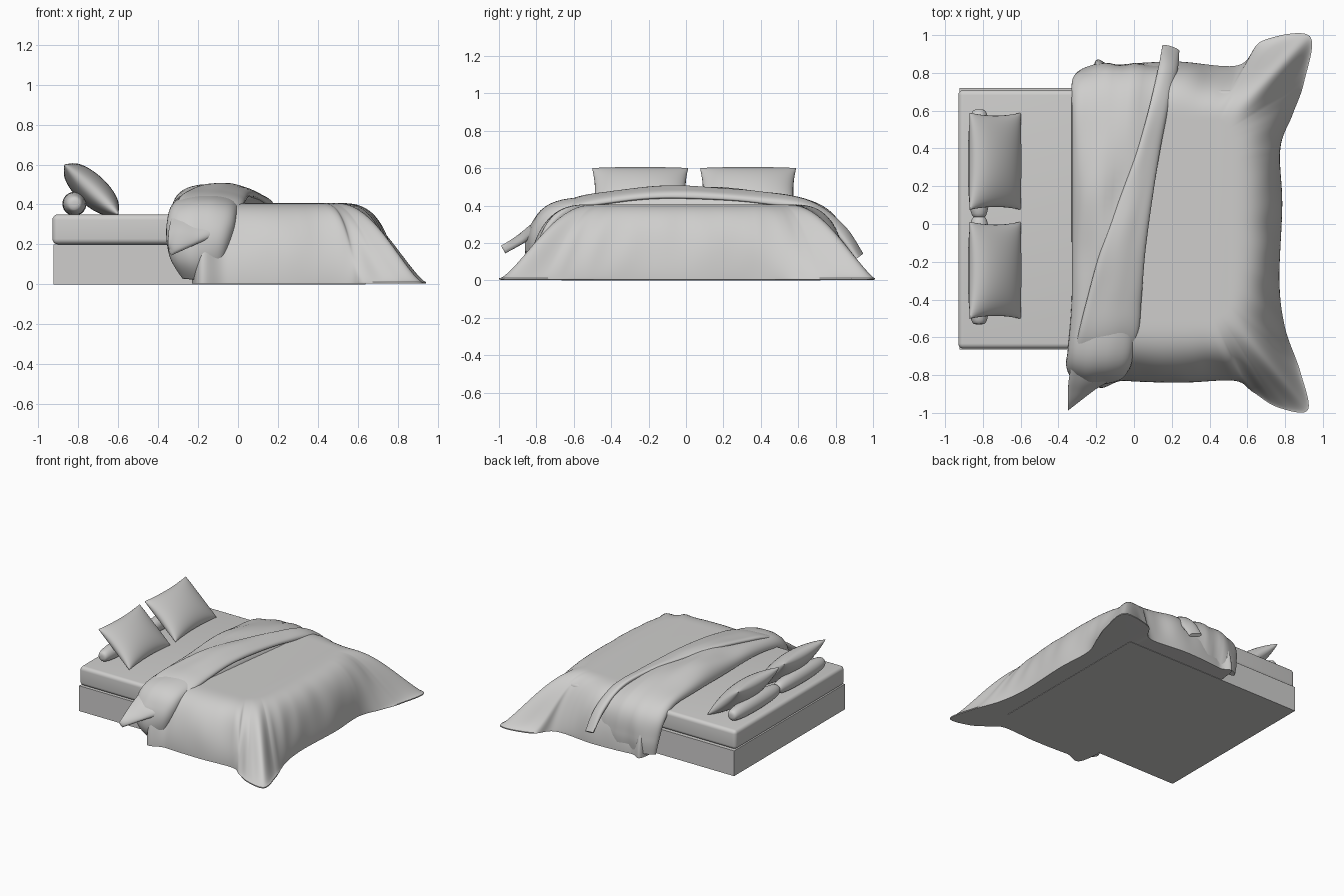
import bpy, bmesh, math
from mathutils import Vector, noise

if "Cube" in bpy.data.objects:
    bpy.data.objects.remove(bpy.data.objects["Cube"])

mat = bpy.data.materials.new("pale_grey_linen")
mat.diffuse_color = (0.62, 0.615, 0.605, 1)
mat.use_nodes = True
mat.node_tree.nodes["Principled BSDF"].inputs["Base Color"].default_value = mat.diffuse_color


def finish(name, bm, angle=50):
    bmesh.ops.recalc_face_normals(bm, faces=bm.faces)
    me = bpy.data.meshes.new(name)
    bm.to_mesh(me)
    bm.free()
    ob = bpy.data.objects.new(name, me)
    bpy.context.collection.objects.link(ob)
    me.materials.append(mat)
    bpy.ops.object.select_all(action='DESELECT')
    ob.select_set(True)
    bpy.context.view_layer.objects.active = ob
    bpy.ops.object.shade_smooth_by_angle(angle=math.radians(angle))
    return ob


def box(name, lo, hi, bevel=0):
    bm = bmesh.new()
    bmesh.ops.create_cube(bm, size=1)
    for v in bm.verts:
        v.co = Vector([l + (h - l) * (c + 0.5) for l, h, c in zip(lo, hi, v.co)])
    if bevel:
        bmesh.ops.bevel(bm, geom=bm.edges[:], offset=bevel, segments=5,
                        profile=0.5, affect='EDGES')
    return finish(name, bm, 40)


def loft(name, rings, angle=50):
    """Skin closed rings and cap both ends."""
    bm = bmesh.new()
    rows = [[bm.verts.new(p) for p in r] for r in rings]
    n = len(rows[0])
    for a, b in zip(rows, rows[1:]):
        for i in range(n):
            j = (i + 1) % n
            bm.faces.new((a[i], a[j], b[j], b[i]))
    bm.faces.new(rows[0])
    bm.faces.new(rows[-1])
    return finish(name, bm, angle)


def spline(pts, steps, closed=False):
    """Catmull-Rom through tuples of any length."""
    out, n = [], len(pts)
    get = (lambda i: pts[i % n]) if closed else (lambda i: pts[max(0, min(n - 1, i))])
    for i in range(n if closed else n - 1):
        for k in range(steps):
            t = k / steps
            out.append([0.5 * (2 * b + (c - a) * t + (2 * a - 5 * b + 4 * c - d) * t * t
                               + (3 * b - a - 3 * c + d) * t ** 3)
                        for a, b, c, d in zip(get(i - 1), get(i), get(i + 1), get(i + 2))])
    if not closed:
        out.append(list(pts[-1]))
    return out


def spow(v, p):
    return math.copysign(abs(v) ** p, v)


# base and mattress
box("bed_base", (-0.925, -0.665, 0), (0.64, 0.72, 0.2))
box("mattress", (-0.93, -0.66, 0.2), (0.63, 0.71, 0.35), 0.028)


# pillows: leaning cushions with pinched corners
def pillow(name, yc):
    bm = bmesh.new()
    n = 24
    along = Vector((-0.27, 0, 0.25)) / 2
    nrm = Vector((0.25, 0, 0.27)).normalized()
    for side in (1, -1):
        g = []
        for i in range(n + 1):
            row = []
            for j in range(n + 1):
                u = math.sin((i / n - 0.5) * math.pi)
                v = math.sin((j / n - 0.5) * math.pi)
                th = 0.078 * (max(0, (1 - u * u) * (1 - v * v))) ** 0.45
                pu = u * (1 - 0.07 * (1 - v * v))
                pv = v * (1 - 0.06 * (1 - u * u))
                row.append(bm.verts.new(Vector((-0.735, yc, 0.475)) + along * pu
                                        + Vector((0, 0.257 * pv, 0)) + nrm * th * side))
            g.append(row)
        for i in range(n):
            for j in range(n):
                bm.faces.new((g[i][j], g[i + 1][j], g[i + 1][j + 1], g[i][j + 1]))
    bmesh.ops.remove_doubles(bm, verts=bm.verts, dist=0.0005)
    finish(name, bm, 60)


# bolsters: round rolls behind the pillows
def bolster(name, yc):
    rings = []
    for k in range(25):
        t = -math.pi / 2 + math.pi * (k + 0.15) / 24.3
        r = 0.06 * max(0.02, math.cos(t)) ** 0.4
        y = yc + 0.287 * math.sin(t)
        rings.append([(-0.82 + r * math.cos(a), y, 0.403 + r * math.sin(a))
                      for a in [2 * math.pi * m / 28 for m in range(28)]])
    loft(name, rings)


for side, yp, yb in (("front", -0.245, -0.245), ("back", 0.332, 0.32)):
    pillow(side + "_pillow", yp)
    bolster(side + "_bolster", yb)

# duvet body: hem x, hem y, top x, top y, corner flare
hem = [(-.22, -.80, -.15, -.5, 0), (-.05, -.83, -.05, -.5, 0), (.25, -.84, .2, -.5, 0),
       (.53, -.83, .38, -.5, 0), (.63, -.89, .43, -.5, .6), (.76, -.97, .46, -.49, 1),
       (.92, -.985, .48, -.47, 1), (.88, -.78, .5, -.44, 1), (.80, -.55, .5, -.36, .4),
       (.77, -.3, .5, -.2, 0), (.785, .1, .5, .1, 0), (.775, .4, .5, .35, 0),
       (.84, .58, .5, .45, .6), (.90, .75, .5, .5, 1), (.93, .995, .48, .53, 1),
       (.68, .97, .45, .55, 1), (.55, .84, .38, .55, .4), (.22, .86, .2, .55, 0),
       (-.1, .84, -.1, .55, 0), (-.22, .8, -.15, .5, 0), (-.22, 0, -.15, 0, 0)]
cols = spline(hem, 12, True)
rings = []
for k in range(33):
    r = math.sin(k / 32 * math.pi / 2)
    ring = []
    for hx, hy, ix, iy, f in cols:
        f = max(0, min(1, f))
        a, b = 3 - 0.8 * f, 0.55 + 1.0 * f
        z = 0.012 + 0.395 * max(0, 1 - r ** a) ** b
        x, y = ix + (hx - ix) * r, iy + (hy - iy) * r
        # soft creases toward the hem
        w = noise.noise(Vector((hx * 6, hy * 6, z * 2))) * 0.035 * r * r * (1 - r ** 8)
        d = Vector((hx - ix, hy - iy)).normalized()
        ring.append((x + d.x * w, y + d.y * w, z + w * 0.3))
    rings.append(ring)
# hem tucks under to the base
for q, z in ((1.0, 0.004), (0.8, 0.003)):
    rings.append([(ix + (hx - ix) * q, iy + (hy - iy) * q, z) for hx, hy, ix, iy, f in cols])
loft("duvet_body", rings, 70)

# turned-back duvet: puffed band draped across the bed (y, z, left x, right x, thickness)
band = [(-.74, .03, -.28, -.08, .04), (-.75, .13, -.34, -.06, .10), (-.73, .25, -.36, -.02, .11),
        (-.66, .34, -.35, 0, .09), (-.4, .37, -.33, .03, .09), (0, .37, -.33, .08, .125),
        (.35, .37, -.33, .13, .11), (.62, .36, -.33, .17, .07), (.74, .28, -.33, .2, .08),
        (.78, .14, -.31, .22, .07), (.79, .03, -.29, .22, .05)]


def draped(name, rows, under, drop, crease):
    rows = spline(rows, 8)
    rings = []
    for i, (y, z, xl, xr, th) in enumerate(rows):
        p, q = rows[max(0, i - 1)], rows[min(len(rows) - 1, i + 1)]
        t = Vector((q[0] - p[0], q[1] - p[1])).normalized()
        ring = []
        for m in range(48):
            a = 2 * math.pi * m / 48
            c = spow(math.cos(a), 0.85)
            s = math.sin(a)
            off = (th if s > 0 else under) * spow(s, 0.8)
            x = (xl + xr) / 2 + (xr - xl) / 2 * c
            if s > 0:
                off += crease * s * noise.noise(Vector((x * 9 - y * 2, y * 3, z * 3)))
            off -= drop * c
            ring.append((x, y - t.y * off, max(0.004, z + t.x * off)))
        rings.append(ring)
    loft(name, rings, 70)


draped("duvet_fold", band, 0.02, 0, 0.02)

# diagonal flap lying over the fold, ending in loose corners
flap = [(-.98, .17, -.35, -.33, .006), (-.88, .225, -.35, -.2, .02), (-.78, .29, -.34, -.05, .03),
        (-.6, .40, -.30, .02, .035), (-.4, .44, -.25, .04, .035), (-.15, .465, -.18, .06, .035),
        (.15, .46, -.07, .10, .035), (.4, .44, .02, .14, .03), (.65, .395, .09, .19, .03),
        (.82, .27, .13, .23, .025), (.93, .13, .15, .24, .012)]
draped("duvet_flap", flap, 0.02, 0.018, 0.012)
